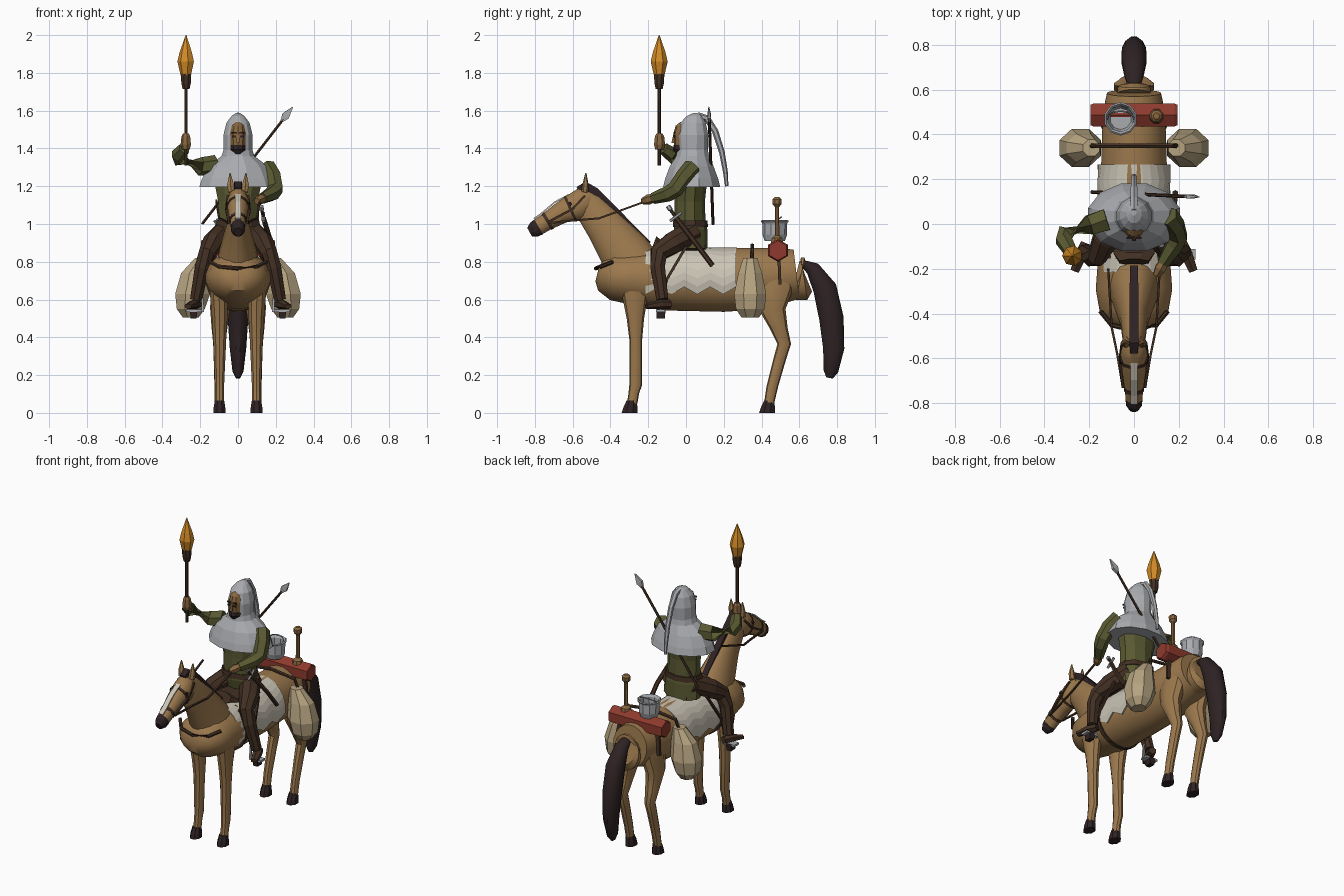
import bpy, bmesh, math
from mathutils import Vector


def colour(name, r, g, b):
    m = bpy.data.materials.new(name)
    m.diffuse_color = (r, g, b, 1)
    return m


COAT = colour("tan_coat", .33, .19, .075)
DARK = colour("dark_hair", .028, .016, .017)
LEATHER = colour("brown_leather", .055, .029, .017)
GREEN = colour("olive_cloth", .10, .10, .032)
SILVER = colour("grey_metal_cloth", .40, .41, .43)
CREAM = colour("pale_blanket", .60, .56, .47)
CANVAS = colour("canvas", .47, .37, .22)
RED = colour("red_cloth", .27, .042, .026)
FLAME = colour("orange_flame", .65, .26, .02)
SKIN = colour("skin_and_wood", .25, .135, .05)


def finish(name, bm, mat, smooth):
    bmesh.ops.recalc_face_normals(bm, faces=bm.faces)
    me = bpy.data.meshes.new(name)
    bm.to_mesh(me)
    bm.free()
    me.materials.append(mat)
    if smooth:
        me.shade_smooth()
        me.set_sharp_from_angle(angle=math.radians(35))
    ob = bpy.data.objects.new(name, me)
    bpy.context.collection.objects.link(ob)
    return ob


def tube(name, pts, mat, n=8, flat=False, smooth=False, open_end=False):
    """Loft of elliptic rings; each point is x, y, z, side radius, other radius."""
    bm = bmesh.new()
    P = [Vector(p[:3]) for p in pts]
    rings = []
    k = math.sqrt(2) if n == 4 else 1
    for i, p in enumerate(pts):
        t = (P[min(i + 1, len(P) - 1)] - P[max(i - 1, 0)]).normalized()
        if flat:
            u, v = Vector((1, 0, 0)), Vector((0, 1, 0))
        else:
            ref = Vector((1, 0, 0)) if abs(t.x) < .85 else Vector((0, 1, 0))
            u = (ref - t * ref.dot(t)).normalized()
            v = t.cross(u)
        ru, rv = p[3] * k, p[-1] * k
        rings.append([bm.verts.new(P[i] + u * ru * math.cos(a) + v * rv * math.sin(a))
                      for a in [(j + .5) * math.tau / n for j in range(n)]])
    for a, b in zip(rings, rings[1:]):
        for j in range(n):
            bm.faces.new((a[j], a[(j + 1) % n], b[(j + 1) % n], b[j]))
    bm.faces.new(rings[0])
    if not open_end:
        bm.faces.new(rings[-1])
    return finish(name, bm, mat, smooth)


def rod(name, pts, r, mat, n=6):
    return tube(name, [(*p, r) for p in pts], mat, n)


def pair(name, pts, mat, **kw):
    for s, side in ((1, "left"), (-1, "right")):
        tube(f"{side}_{name}", [(p[0] * s, *p[1:]) for p in pts], mat, **kw)


# Horse trunk, neck and head
tube("horse_body", [(0, y, z, rx, rz) for y, z, rx, rz in (
    (-.47, .735, .05, .04), (-.45, .73, .105, .085), (-.39, .72, .155, .125),
    (-.29, .715, .173, .142), (-.1, .705, .158, .165), (.2, .705, .15, .172),
    (.36, .71, .146, .166), (.5, .725, .14, .15), (.585, .735, .122, .132))],
    COAT, n=20, smooth=True)
tube("tail_dock", [(0, .58, .72, .075, .09), (0, .60, .715, .075, .09), (0, .605, .71, .092, .118),
                   (0, .625, .71, .092, .115), (0, .637, .715, .07, .08)], COAT, n=16, smooth=True)
tube("horse_neck", [(0, -.27, .76, .12, .15), (0, -.325, .85, .10, .137), (0, -.43, .99, .062, .105),
                    (0, -.52, 1.10, .05, .082), (0, -.55, 1.15, .035, .05)], COAT, n=16, smooth=True)
tube("horse_head", [(0, -.50, 1.145, .035, .045), (0, -.53, 1.125, .055, .078), (0, -.575, 1.095, .062, .08),
                    (0, -.66, 1.06, .054, .06), (0, -.74, 1.01, .042, .047),
                    (0, -.785, .982, .038, .045)], COAT, n=12, smooth=True)
tube("muzzle", [(0, -.78, .985, .039, .047), (0, -.805, .97, .037, .043), (0, -.828, .957, .022, .026)], DARK, n=12)
tube("blaze", [(0, y, z, .016, .004) for y, z in
               ((-.62, 1.155), (-.694, 1.116), (-.766, 1.055), (-.805, 1.028))], CREAM, n=4)
pair("ear", [(.035, -.535, 1.17, .02, .018), (.04, -.532, 1.21, .02, .016), (.042, -.53, 1.27, .003, .003)], COAT, n=6)
pair("horse_eye", [(.048, -.615, 1.105, .012), (.062, -.617, 1.107, .01)], DARK, n=6)
tube("mane", [(0, -.575, 1.185, .018, .012), (0, -.535, 1.20, .02, .025), (0, -.49, 1.17, .02, .028),
              (0, -.36, 1.04, .02, .028), (0, -.20, .89, .018, .02)], DARK, n=4)
tube("tail", [(0, .62, .79, .03, .02), (0, .67, .765, .045, .04), (0, .735, .66, .058, .065),
              (0, .77, .5, .056, .067), (0, .782, .34, .045, .058), (0, .767, .22, .03, .04),
              (0, .76, .185, .012, .018)], DARK, n=12, smooth=True)

# Legs and hooves
pair("front_leg", [(.10, -.27, .74, .06, .085), (.10, -.27, .62, .05, .068), (.097, -.268, .5, .043, .046),
                   (.097, -.266, .38, .036, .033), (.098, -.266, .15, .026, .034), (.098, -.277, .1, .025, .028),
                   (.098, -.285, .05, .026, .028)], COAT, n=10, flat=True, smooth=True)
pair("hind_leg", [(.085, .47, .76, .05, .09), (.09, .47, .66, .058, .1), (.095, .455, .55, .055, .072),
                  (.098, .49, .45, .044, .048), (.1, .52, .365, .033, .036), (.1, .495, .28, .03, .034),
                  (.1, .457, .14, .026, .031), (.1, .44, .05, .026, .027)], COAT, n=10, flat=True, smooth=True)
for part, y in (("front_hoof", -.298), ("hind_hoof", .43)):
    pair(part, [(.098, y, 0, .035, .046), (.098, y + .004, .03, .033, .04), (.098, y + .01, .065, .027, .029)],
         DARK, n=8, flat=True)

# Saddle blanket with a pointed hem
bm = bmesh.new()
cols = []
for i in range(8):
    y = -.215 + i * .48 / 7
    end = 1.78 if i % 2 else 2.02
    cols.append([bm.verts.new((.163 * math.sin(a), y, .703 + .173 * math.cos(a)))
                 for a in [end * (j / 8 - 1) for j in range(17)]])
for a, b in zip(cols, cols[1:]):
    for j in range(16):
        bm.faces.new((a[j], a[j + 1], b[j + 1], b[j]))
blanket = finish("blanket", bm, CREAM, False)
mod = blanket.modifiers.new("thickness", "SOLIDIFY")
mod.thickness = .01

# Saddle, girth and bridle
tube("saddle", [(0, -.17, .90, .07, .04), (0, -.13, .885, .10, .03), (0, .06, .88, .11, .03),
                (0, .1, .885, .08, .03)], LEATHER, n=8)
tube("girth", [(0, -.155, .706, .172, .166), (0, -.13, .706, .17, .167)], LEATHER, n=20)
tube("noseband", [(0, -.725, 1.02, .047, .053), (0, -.74, 1.011, .046, .051)], LEATHER, n=12)
tube("browband", [(0, -.605, 1.083, .064, .077), (0, -.618, 1.077, .062, .074)], LEATHER, n=12)
pair("cheek_strap", [(.054, -.535, 1.15, .006), (.062, -.6, 1.08, .006), (.05, -.73, 1.01, .006)], LEATHER, n=4)
rod("chest_strap", [(-.15, -.39, .80), (-.1, -.452, .775), (0, -.477, .765), (.1, -.452, .775), (.15, -.39, .80)],
    .011, LEATHER)
pair("rein", [(.05, -.73, 1.005, .005), (.075, -.58, 1.02, .005), (.1, -.46, 1.03, .005), (.115, -.2, 1.125, .005)],
     LEATHER, n=4)

# Bags, bedroll and camp gear
pair("saddlebag", [(.19, .34, .82, .04, .04), (.225, .34, .74, .082, .068), (.24, .34, .63, .1, .092),
                   (.25, .34, .55, .08, .082), (.25, .34, .505, .045, .05)], CANVAS, n=8, flat=True)
rod("bag_strap", [(-.2, .35, .80), (-.17, .35, .865), (0, .35, .887), (.17, .35, .865), (.2, .35, .80)], .011, LEATHER)
tube("bedroll", [(-.195, .487, .86, .052), (-.18, .487, .86, .06), (.18, .487, .86, .06), (.195, .487, .86, .052)],
     RED, n=6)
pair("roll_strap", [(.135, .49, .83, .012, .008), (.147, .495, .76, .012, .008), (.15, .497, .68, .012, .008)],
     LEATHER, n=4)
pot = tube("pot", [(-.06, .47, .915, .048), (-.06, .47, .945, .057), (-.06, .47, 1.005, .058), (-.06, .47, 1.02, .068)],
           SILVER, n=10, flat=True, open_end=True)
mod = pot.modifiers.new("wall", "SOLIDIFY")
mod.thickness = .008
rod("pot_handle", [(-.06 + .06 * math.cos(a), .47 + .035 * math.sin(a), 1.012 + .025 * math.sin(a))
                   for a in [i * math.pi / 6 for i in range(7)]], .004, SILVER, 5)
tube("wooden_stick", [(.1, .482, .90, .035), (.1, .482, .925, .03), (.1, .482, .94, .013), (.1, .482, 1.09, .012),
                      (.1, .482, 1.105, .026), (.1, .482, 1.13, .027), (.1, .482, 1.142, .014)], SKIN, n=8, flat=True)

# Rider torso, cape and hood
tube("tunic", [(0, .04, .87, .125, .075), (0, .025, .97, .122, .088), (0, .02, 1.02, .108, .083),
               (0, .02, 1.12, .11, .08), (0, .025, 1.24, .135, .088), (0, .03, 1.33, .12, .07)], GREEN, n=10, flat=True)
tube("belt", [(0, .023, .985, .125, .093), (0, .023, 1.018, .118, .091)], LEATHER, n=10, flat=True)
tube("cape", [(0, .03, 1.195, .213, .157), (0, .03, 1.24, .197, .145), (0, .03, 1.305, .163, .12),
              (0, .035, 1.36, .09, .09), (0, .035, 1.40, .076, .082)], SILVER, n=12, flat=True)
tube("hood", [(0, .035, 1.37, .078, .083), (0, .035, 1.47, .08, .086), (0, .037, 1.535, .064, .07),
              (0, .045, 1.572, .035, .042), (0, .055, 1.587, .012, .018)], SILVER, n=12, flat=True)
tube("hood_tail", [(0, .06, 1.575, .018), (0, .11, 1.56, .018), (0, .155, 1.49, .017), (0, .19, 1.38, .015),
                   (0, .208, 1.28, .013), (0, .216, 1.2, .009)], SILVER, n=6)

# Face
tube("face", [(0, -.02, 1.38, .032, .03), (0, -.02, 1.42, .042, .044), (0, -.02, 1.48, .044, .046),
              (0, -.015, 1.52, .034, .04), (0, -.01, 1.54, .018, .02)], SKIN, n=10, flat=True)
tube("beard", [(0, -.025, 1.37, .024, .028), (0, -.023, 1.395, .042, .046), (0, -.02, 1.418, .043, .0455)],
     DARK, n=10, flat=True)
tube("nose", [(0, -.065, 1.43, .009, .012), (0, -.063, 1.475, .005, .004)], SKIN, n=4, flat=True)
pair("eye", [(.02, -.062, 1.458, .01, .004), (.02, -.062, 1.468, .01, .004)], DARK, n=4, flat=True)
pair("eyebrow", [(.02, -.063, 1.478, .014, .004), (.02, -.063, 1.486, .014, .004)], DARK, n=4, flat=True)

# Rider legs, boots and stirrups
pair("trouser_leg", [(.065, .04, .96, .065, .065), (.13, -.07, .90, .06, .062), (.165, -.145, .845, .045, .05),
                     (.19, -.15, .77, .042, .042), (.222, -.125, .6, .034, .034)], LEATHER, n=8)
pair("boot", [(.215, -.085, .575, .026, .024), (.235, -.135, .575, .03, .026), (.265, -.21, .563, .022, .014)],
     LEATHER, n=6)
pair("stirrup_plate", [(.19, -.135, .54, .024, .007), (.275, -.135, .54, .024, .007)], SILVER, n=4)
pair("stirrup_tread", [(.235, -.133, .50, .016, .022), (.235, -.133, .545, .02, .024)], DARK, n=4, flat=True)
pair("stirrup_hoop", [(.185, -.135, .535, .006), (.19, -.135, .61, .006), (.19, -.12, .64, .006)], SILVER, n=4)
pair("stirrup_leather", [(.15, .0, .88, .007), (.185, -.1, .71, .007), (.19, -.12, .64, .007)], LEATHER, n=4)

# Raised arm with torch
tube("raised_sleeve", [(-.12, .02, 1.31, .055), (-.2, -.005, 1.305, .05), (-.31, -.045, 1.345, .042),
                       (-.315, -.07, 1.365, .04), (-.285, -.12, 1.40, .032)], GREEN, n=6)
tube("raised_hand", [(-.275, -.14, 1.395, .022, .024), (-.275, -.14, 1.42, .029, .03), (-.275, -.14, 1.465, .024, .025),
                     (-.275, -.14, 1.48, .015)], SKIN, n=7, flat=True)
tube("torch_handle", [(-.275, -.142, 1.31, .009), (-.275, -.142, 1.73, .01)], LEATHER, n=6, flat=True)
tube("torch_head", [(-.275, -.142, 1.715, .02), (-.275, -.142, 1.745, .027), (-.275, -.142, 1.795, .03)],
     LEATHER, n=8, flat=True)
tube("torch_flame", [(-.275, -.142, 1.785, .028), (-.275, -.142, 1.86, .046), (-.275, -.142, 1.91, .034),
                     (-.275, -.142, 2.0, .002)], FLAME, n=7, flat=True)

# Rein arm
tube("rein_sleeve", [(.15, .035, 1.30, .05), (.185, -.01, 1.25, .046), (.198, -.055, 1.185, .044),
                     (.18, -.095, 1.16, .042), (.13, -.175, 1.135, .03)], GREEN, n=6)
tube("rein_hand", [(.135, -.17, 1.137, .022), (.118, -.198, 1.13, .028), (.1, -.23, 1.12, .018)], SKIN, n=6)

# Spear on the back
rod("spear_shaft", [(-.19, .143, 1.0), (.24, .123, 1.555)], .008, LEATHER)
tube("spear_head", [(.232, .123, 1.545, .008, .006), (.252, .123, 1.572, .021, .009), (.29, .121, 1.62, .002, .002)],
     SILVER, n=4)

# Sword at the hip
rod("scabbard", [(.135, -.05, 1.03), (.175, .05, .90), (.185, .14, .78)], .014, LEATHER)
rod("sword_grip", [(.135, -.05, 1.03), (.125, -.085, 1.08)], .009, LEATHER)
rod("sword_guard", [(.135, -.085, 1.015), (.135, -.025, 1.06)], .008, SILVER)
rod("sword_pommel", [(.126, -.082, 1.075), (.122, -.095, 1.095)], .013, SILVER)
